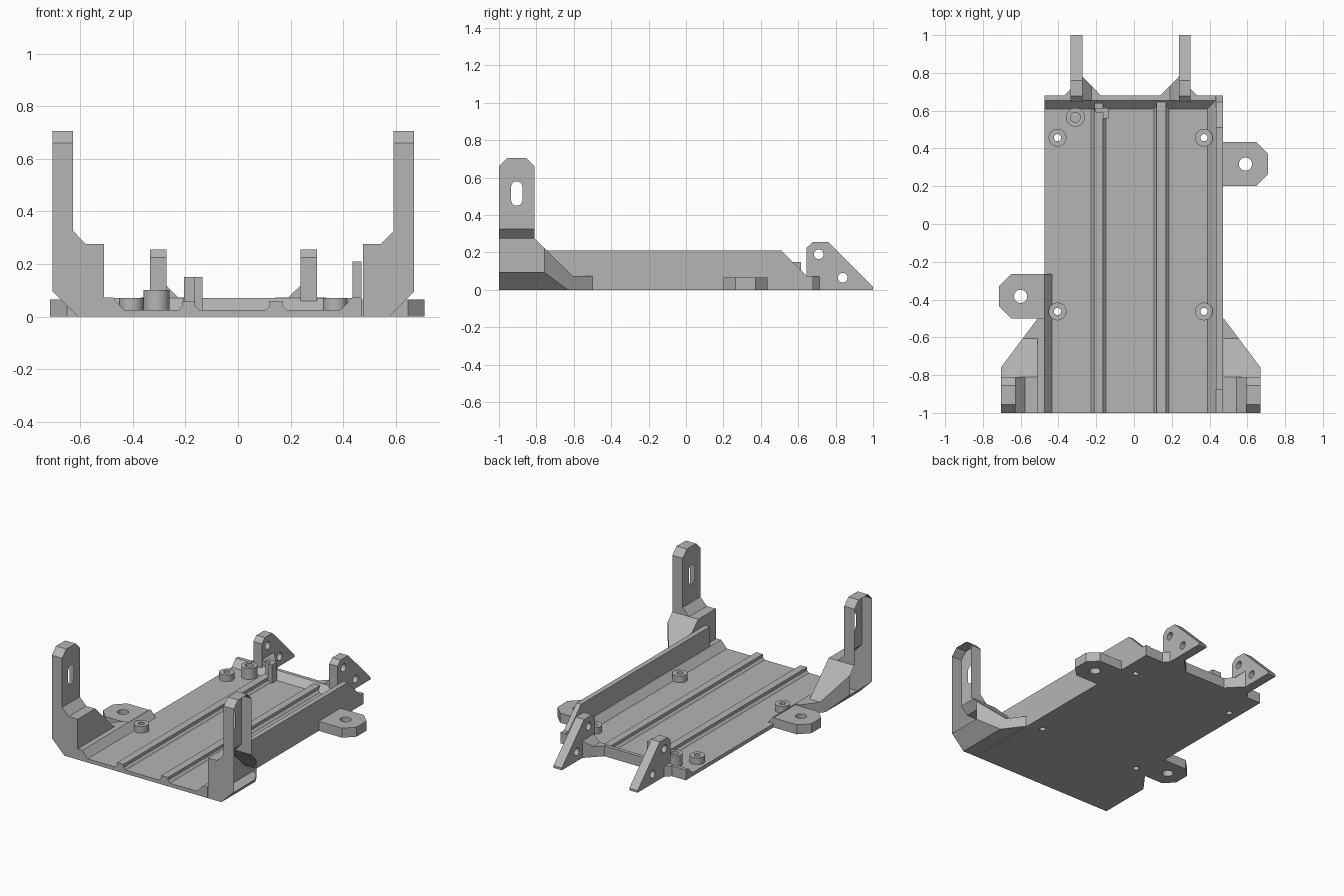
import bpy
import math
from mathutils import Vector

default = bpy.data.objects.get("Cube")
if default:
    bpy.data.objects.remove(default)

GREY = (0.46, 0.46, 0.46, 1)
mat = bpy.data.materials.new("plain grey")
mat.use_nodes = True
mat.diffuse_color = GREY
mat.node_tree.nodes["Principled BSDF"].inputs["Base Color"].default_value = GREY

MID = -0.0175  # mirror plane of the posts and rear lugs


def make(name, verts, faces):
    mesh = bpy.data.meshes.new(name)
    mesh.from_pydata(verts, [], faces)
    mesh.materials.append(mat)
    ob = bpy.data.objects.new(name, mesh)
    bpy.context.collection.objects.link(ob)
    # consistent outward normals
    import bmesh
    bm = bmesh.new()
    bm.from_mesh(mesh)
    bmesh.ops.recalc_face_normals(bm, faces=bm.faces)
    bm.to_mesh(mesh)
    bm.free()
    return ob


def prism(name, pts, axis, a, b):
    """Extrude a closed 2D outline along an axis from a to b."""
    def place(p, t):
        return {"x": (t, p[0], p[1]), "y": (p[0], t, p[1]), "z": (p[0], p[1], t)}[axis]
    n = len(pts)
    verts = [place(p, t) for t in (a, b) for p in pts]
    faces = [list(range(n)), list(range(n, 2 * n))]
    faces += [[i, (i + 1) % n, n + (i + 1) % n, n + i] for i in range(n)]
    return make(name, verts, faces)


def circle(u, v, r, n=32, stretch=0):
    """Circle outline, optionally stretched into an upright slot."""
    pts = []
    for i in range(n):
        t = 2 * math.pi * (i + 0.5) / n
        s = math.sin(t)
        pts.append((u + r * math.cos(t), v + r * s + math.copysign(stretch, s)))
    return pts


def combine(ob, tool, op="DIFFERENCE"):
    mod = ob.modifiers.new(op, "BOOLEAN")
    mod.operation = op
    mod.solver = "EXACT"
    mod.object = tool
    bpy.context.view_layer.update()
    dg = bpy.context.evaluated_depsgraph_get()
    mesh = bpy.data.meshes.new_from_object(ob.evaluated_get(dg))
    ob.modifiers.clear()
    ob.data = mesh
    bpy.data.objects.remove(tool)


def drill(ob, u, v, r, axis, a, b, stretch=0):
    combine(ob, prism("hole_cutter", circle(u, v, r, stretch=stretch), axis, a, b))


def mirrored(ob, name):
    verts = [Vector((2 * MID - v.co.x, v.co.y, v.co.z)) for v in ob.data.vertices]
    return make(name, verts, [list(p.vertices) for p in ob.data.polygons])


# floor plate with mounting holes
floor = prism("floor_plate", [(-0.475, -1), (0.47, -1), (0.47, 0.68), (-0.475, 0.68)], "z", 0, 0.025)
mounts = [(x, y) for x in (-0.405, 0.37) for y in (-0.463, 0.457)]
for x, y in mounts:
    drill(floor, x, y, 0.019, "z", -0.1, 0.1)

# standoffs on the floor
for i, (x, y) in enumerate(mounts):
    post = prism(f"standoff_{i + 1}", circle(x, y, 0.047), "z", 0.02, 0.07)
    drill(post, x, y, 0.019, "z", -0.1, 0.2)
tall = prism("tall_standoff", circle(-0.31, 0.565, 0.05), "z", 0.02, 0.1)
drill(tall, -0.31, 0.565, 0.026, "z", 0.03, 0.2)

# long floor ribs with flared feet
for name, x, end in (("left_rib", -0.188, 0.61), ("right_rib", 0.145, 0.645)):
    half = [(0.04, 0.02), (0.04, 0.025), (0.025, 0.04), (0.025, 0.06)]
    outline = [(x + u, v) for u, v in half] + [(x - u, v) for u, v in reversed(half)]
    prism(name, outline, "y", -1, end)

# cable clip at the end of the left rib
prism("clip_post", [(-0.205, 0.02), (-0.135, 0.02), (-0.135, 0.15), (-0.205, 0.15)], "y", 0.59, 0.615)
prism("clip_back", [(-0.21, 0.02), (-0.165, 0.02), (-0.165, 0.07), (-0.21, 0.07)], "y", 0.6, 0.64)
prism("clip_lip", [(-0.165, 0.02), (-0.135, 0.02), (-0.135, 0.15), (-0.165, 0.15)], "y", 0.558, 0.59)

# sloped side rails, rear sill and tall right-hand wall
prism("right_curb", [(-0.475, 0), (-0.435, 0.025), (-0.475, 0.073), (-0.51, 0.073), (-0.51, 0)], "y", -1, -0.5)
prism("right_curb_rear", [(-0.475, 0), (-0.435, 0.025), (-0.475, 0.073)], "y", -0.5, -0.265)
prism("left_curb", [(0.47, 0), (0.39, 0.025), (0.435, 0.073), (0.47, 0.073)], "y", -1, 0.68)
prism("rear_sill", [(0.61, 0.025), (0.655, 0.07), (0.68, 0.07), (0.68, 0), (0.61, 0)], "x", -0.475, 0.47)
prism("left_wall", [(-0.88, 0), (-0.88, 0.21), (0.51, 0.21), (0.645, 0.075), (0.68, 0.075), (0.68, 0)],
      "x", 0.435, 0.47)

# side tabs with screw holes
for name, s, x0, x1, y0, hx in (("right_tab", -1, 0.47, 0.715, -0.5, -0.6), ("left_tab", 1, 0.46, 0.71, 0.2, 0.59)):
    y1, c = y0 + 0.235, 0.064
    outline = [(x0, y0), (x1 - c, y0), (x1, y0 + c), (x1, y1 - c), (x1 - c, y1), (x0, y1)]
    tab = prism(name, [(s * x, y) for x, y in outline], "z", 0, 0.065)
    drill(tab, hx, y0 + 0.117, 0.035, "z", -0.1, 0.2)

# front posts: front outline trimmed by side and plan outlines
post = prism("right_front_post", [(-0.705, 0.095), (-0.705, 0.705), (-0.627, 0.705), (-0.627, 0.325),
             (-0.578, 0.275), (-0.51, 0.275), (-0.51, 0), (-0.61, 0)], "y", -1, -0.4)
combine(post, prism("side_trim", [(-1, -0.1), (-1, 0.66), (-0.955, 0.705), (-0.855, 0.705), (-0.81, 0.66),
        (-0.81, 0.275), (-0.605, 0.073), (-0.45, 0.073), (-0.45, -0.1)], "x", -0.9, -0.4), "INTERSECT")
combine(post, prism("plan_trim", [(-0.8, -1.1), (-0.705, -1.1), (-0.705, -0.76), (-0.51, -0.5),
        (-0.4, -0.5), (-0.4, -1.1)], "z", -0.2, 0.9), "INTERSECT")
drill(post, -0.905, 0.515, 0.03, "x", -0.9, -0.4, stretch=0.035)
mirrored(post, "left_front_post")

# rear lugs with two holes and corner gussets
lug = prism("right_rear_lug", [(0.645, 0.025), (0.645, 0.225), (0.677, 0.255), (0.76, 0.255), (1, 0.015),
            (1, 0), (0.66, 0)], "x", -0.335, -0.272)
for y, z in ((0.71, 0.19), (0.838, 0.065)):
    drill(lug, y, z, 0.026, "x", -0.5, 0)
mirrored(lug, "left_rear_lug")
inner = prism("right_inner_gusset", [(-0.272, 0), (-0.272, 0.117), (-0.226, 0.072), (-0.16, 0.072), (-0.16, 0)],
              "y", 0.655, 0.8)
combine(inner, prism("plan_trim", [(-0.28, 0.6), (-0.28, 0.788), (-0.175, 0.68), (-0.175, 0.6)],
        "z", -0.1, 0.3), "INTERSECT")
mirrored(inner, "left_inner_gusset")
outer = prism("right_outer_gusset", [(-0.335, 0.67), (-0.335, 0.715), (-0.37, 0.68), (-0.37, 0.67)], "z", 0, 0.072)
mirrored(outer, "left_outer_gusset")

# smooth the round parts, keep edges sharp
bpy.ops.object.select_all(action="DESELECT")
for ob in bpy.context.scene.objects:
    if ob.type == "MESH" and "standoff" in ob.name:
        ob.select_set(True)
        bpy.context.view_layer.objects.active = ob
bpy.ops.object.shade_smooth_by_angle(angle=math.radians(30))
